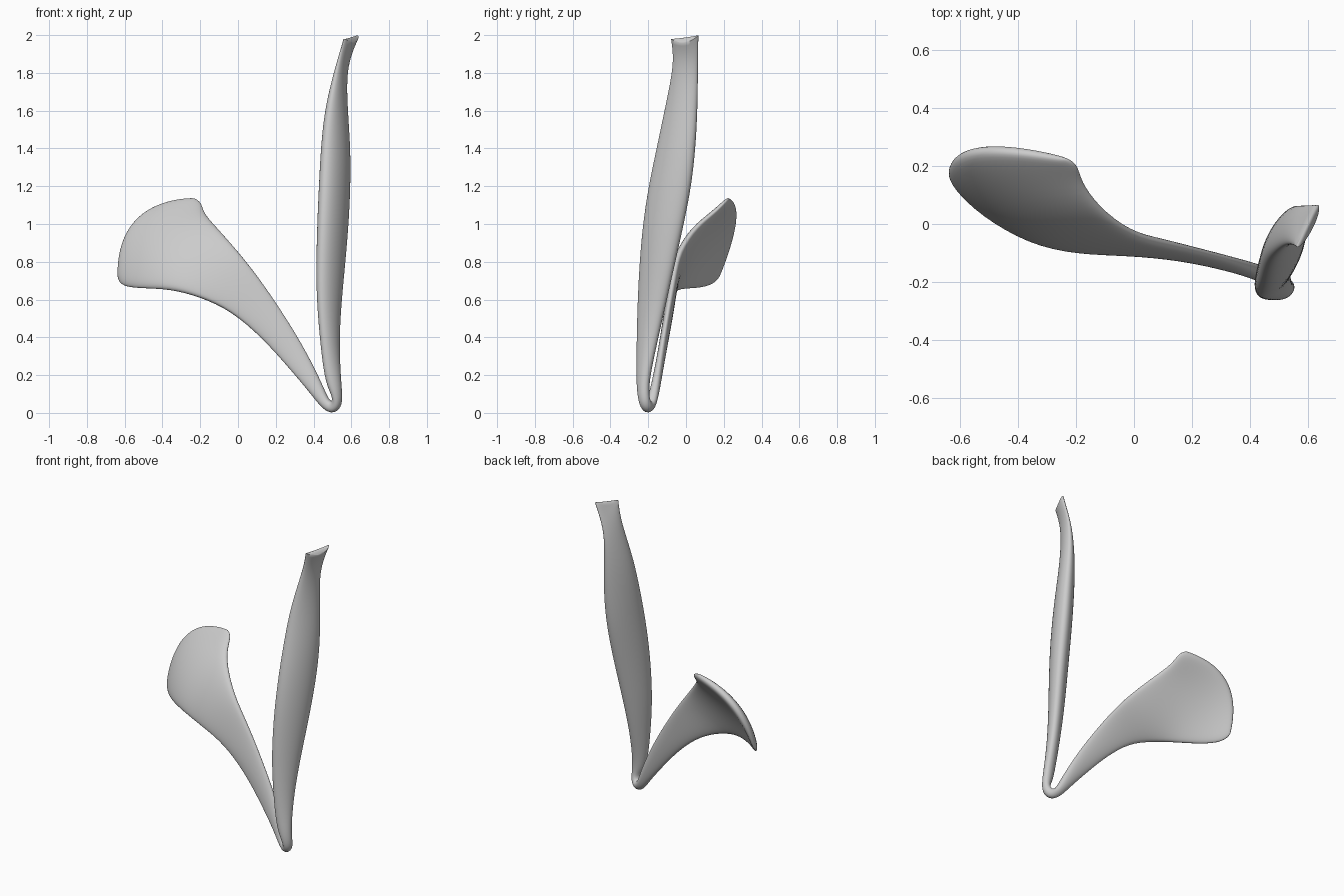
import bpy, bmesh, math
from mathutils import Vector

if "Cube" in bpy.data.objects:
    bpy.data.objects.remove(bpy.data.objects["Cube"])

N = 20  # points around each cross-section

# Fan blade narrowing into the tendon bend: upper edge, middle, lower edge, half thickness
FAN = [
    ((-.225, .222, 1.138), (-.54, .262, 1.02), (-.637, .17, .705), .02),
    ((-.186, .2, 1.115), (-.52, .228, 1.0), (-.615, .12, .664), .03),
    ((-.178, .145, 1.06), (-.45, .13, .93), (-.52, .03, .655), .032),
    ((-.12, .055, .995), (-.3, .0, .84), (-.36, -.06, .655), .033),
    ((.0, -.04, .86), (-.14, -.065, .73), (-.2, -.09, .612), .03),
    ((.11, -.065, .72), (.03, -.08, .61), (-.04, -.09, .542), .027),
    ((.23, -.095, .542), (.18, -.103, .46), (.13, -.107, .395), .024),
    ((.34, -.125, .365), (.31, -.132, .295), (.28, -.14, .225), .022),
    ((.435, -.155, .18), (.41, -.16, .14), (.385, -.165, .1), .025),
    ((.475, -.175, .08), (.463, -.182, .05), (.45, -.19, .015), .028),
    ((.5, -.192, .052), (.502, -.2, .025), (.505, -.21, -.007), .03),
    ((.513, -.205, .085), (.53, -.222, .06), (.547, -.238, .035), .03),
]
# Tall belly: height, x range, y range, slant of the oval
BELLY = [
    (.13, .475, .55, -.262, -.195, .2), (.22, .452, .543, -.263, -.185, .35),
    (.4, .432, .537, -.262, -.145, .5), (.6, .415, .55, -.257, -.1, .58),
    (.8, .413, .57, -.247, -.055, .6), (1.0, .418, .587, -.23, -.01, .6),
    (1.2, .427, .597, -.2, .03, .6), (1.4, .437, .597, -.157, .052, .6),
    (1.6, .457, .582, -.115, .062, .6), (1.78, .5, .575, -.077, .064, .6),
    (1.89, .532, .597, -.067, .064, .8), (1.96, .556, .638, -.08, .067, 1.0),
]


def fan_rings():
    rings = []
    for k, (u, m, l, t) in enumerate(FAN):
        u, m, l = Vector(u), Vector(m), Vector(l)
        tangent = Vector(FAN[min(k + 1, len(FAN) - 1)][1]) - Vector(FAN[max(k - 1, 0)][1])
        n = tangent.cross(u - l).normalized()
        power = .55 if k < 6 else .9  # blunt blade edges, round tendon
        ring = []
        for i in range(N):
            a = 2 * math.pi * i / N
            s = (1 - math.cos(a)) / 2
            p = u * (1 - s) * (1 - 2 * s) + m * 4 * s * (1 - s) + l * s * (2 * s - 1)
            w = math.sin(a)
            ring.append(p + n * t * math.copysign(abs(w) ** power, w))
        rings.append(ring)
    return rings


def belly_rings():
    rings = []
    for k, (z, x0, x1, y0, y1, slant) in enumerate(BELLY):
        ring = []
        for i in range(N):
            a = 2 * math.pi * i / N + math.radians(135) - slant / 2
            v = math.sin(a + slant)
            lift = 0
            if k == len(BELLY) - 1:  # saddle-shaped cut end
                lift = .03 * v * v + .01 * v
            ring.append(Vector(((x0 + x1) / 2 + (x1 - x0) / 2 * math.cos(a),
                                (y0 + y1) / 2 + (y1 - y0) / 2 * v, z + lift)))
        rings.append(ring)
    return rings


# Loft all sections into one continuous two-bellied strap
bm = bmesh.new()
rings = [[bm.verts.new(p) for p in r] for r in fan_rings() + belly_rings()]
for a, b in zip(rings, rings[1:]):
    for i in range(N):
        j = (i + 1) % N
        bm.faces.new((a[i], a[j], b[j], b[i]))


def cap(r):
    for i in range(N // 2):
        f = [r[i], r[i + 1], r[N - i - 1], r[(N - i) % N]]
        bm.faces.new(list(dict.fromkeys(f)))


cap(rings[0])
cap(rings[-1])
bmesh.ops.recalc_face_normals(bm, faces=bm.faces)

# Crisp edge at the cut end
crease = bm.edges.layers.float.new("crease_edge")
for i in range(N):
    bm.edges.get((rings[-1][i], rings[-1][(i + 1) % N]))[crease] = 1.0

mesh = bpy.data.meshes.new("two_bellied_muscle")
bm.to_mesh(mesh)
bm.free()
muscle = bpy.data.objects.new("two_bellied_muscle", mesh)
bpy.context.collection.objects.link(muscle)
sub = muscle.modifiers.new("smooth", 'SUBSURF')
sub.levels = sub.render_levels = 2
bpy.context.view_layer.objects.active = muscle
muscle.select_set(True)
bpy.ops.object.modifier_apply(modifier=sub.name)
bpy.ops.object.shade_smooth_by_angle(angle=math.radians(50))
